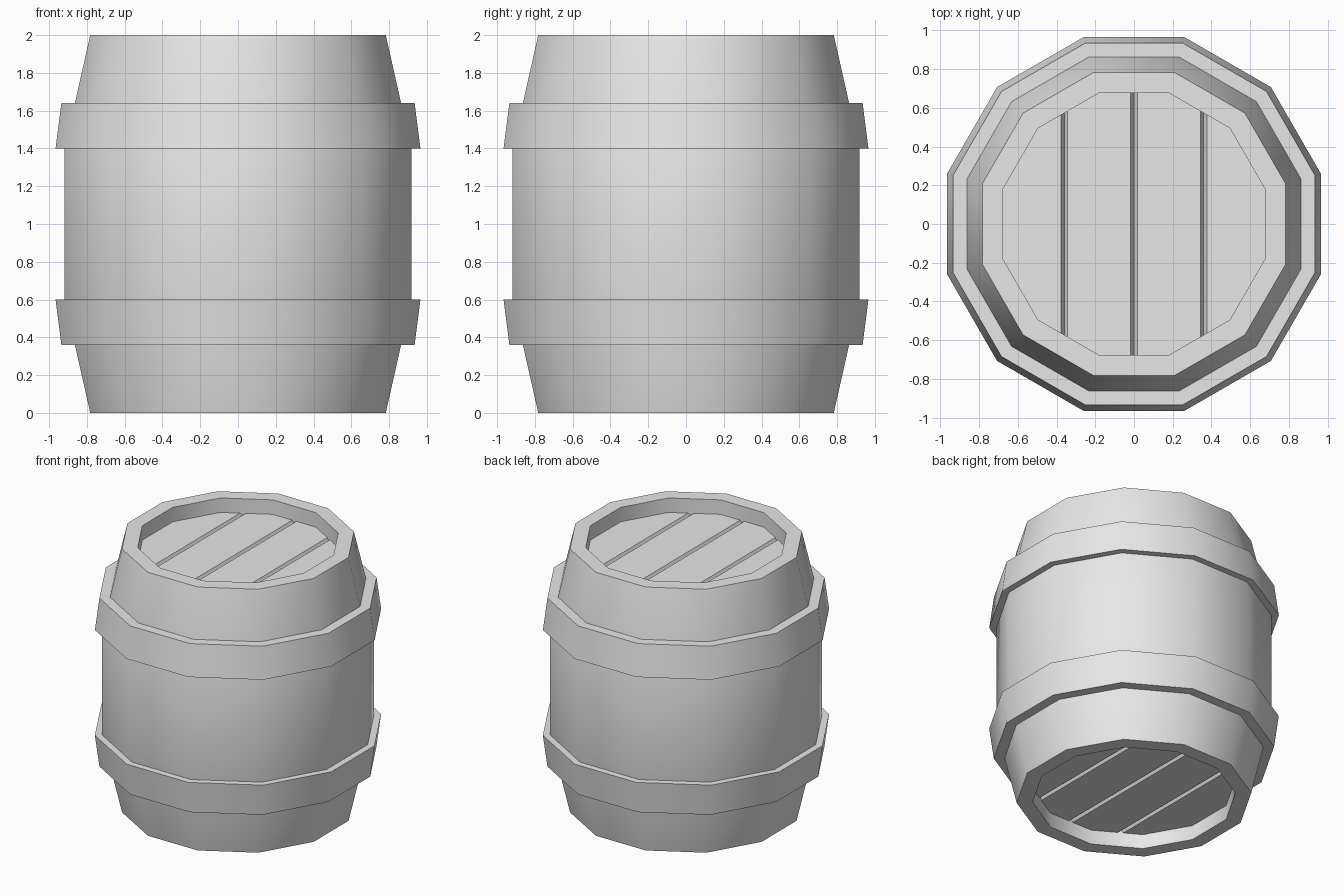
import bpy, bmesh
from math import cos, sin, radians, pi

SIDES = 12
cube = bpy.data.objects.get("Cube")
if cube:
    bpy.data.objects.remove(cube, do_unlink=True)

grey = bpy.data.materials.new("plain grey")
grey.use_nodes = True
grey.diffuse_color = (0.8, 0.8, 0.8, 1)
grey.node_tree.nodes["Principled BSDF"].inputs["Base Color"].default_value = (0.8, 0.8, 0.8, 1)


def ring_points(radius, z):
    """Twelve corners, with flat sides facing the axes."""
    return [(radius * cos(2 * pi * (i + 0.5) / SIDES),
             radius * sin(2 * pi * (i + 0.5) / SIDES), z) for i in range(SIDES)]


def finish(name, bm, smooth):
    mesh = bpy.data.meshes.new(name)
    bm.to_mesh(mesh)
    bm.free()
    mesh.materials.append(grey)
    obj = bpy.data.objects.new(name, mesh)
    bpy.context.collection.objects.link(obj)
    if smooth:
        bpy.ops.object.select_all(action='DESELECT')
        obj.select_set(True)
        bpy.context.view_layer.objects.active = obj
        bpy.ops.object.shade_smooth_by_angle(angle=radians(35))
    return obj


def lathe(name, profile):
    """Loft a (radius, height) profile, listed upward on the outside."""
    bm = bmesh.new()
    rings = [[bm.verts.new(p) for p in ring_points(r, z)] for r, z in profile]
    for low, high in zip(rings, rings[1:]):
        for i in range(SIDES):
            j = (i + 1) % SIDES
            bm.faces.new((low[i], low[j], high[j], high[i]))
    return finish(name, bm, True)


def lid(name, radius, z, up):
    """Planked end with V grooves between the boards."""
    half, depth = 0.017, 0.03
    centres = (-0.36, 0, 0.36)
    bm = bmesh.new()
    bm.faces.new([bm.verts.new(p) for p in ring_points(radius, z)])
    for c in centres:
        for x in (c - half, c, c + half):
            bmesh.ops.bisect_plane(bm, geom=bm.verts[:] + bm.edges[:] + bm.faces[:],
                                   plane_co=(x, 0, 0), plane_no=(1, 0, 0))
    for v in bm.verts:
        if any(abs(v.co.x - c) < 0.001 for c in centres):
            v.co.z -= depth * up
    if up < 0:
        bmesh.ops.reverse_faces(bm, faces=bm.faces[:])
    return finish(name, bm, False)


# Staved body with recessed ends; the inner walls run just below the lids
RIM, BELLY, INNER, RECESS = 0.81, 0.95, 0.7, 0.11
lathe("barrel_body", [(INNER, RECESS + 0.03), (INNER, 0), (RIM, 0), (BELLY, 0.6),
                      (BELLY, 1.4), (RIM, 2), (INNER, 2), (INNER, 2 - RECESS - 0.03)])

# Hoops, widest toward the belly
hoop = [(0.89, 0.36), (0.968, 0.36), (1.0, 0.6), (BELLY - 0.005, 0.6)]
lathe("lower_hoop", hoop)
lathe("upper_hoop", [(r, 2 - z) for r, z in reversed(hoop)])

# Planked ends
lid("top_lid", INNER, 2 - RECESS, 1)
lid("bottom_lid", INNER, RECESS, -1)
